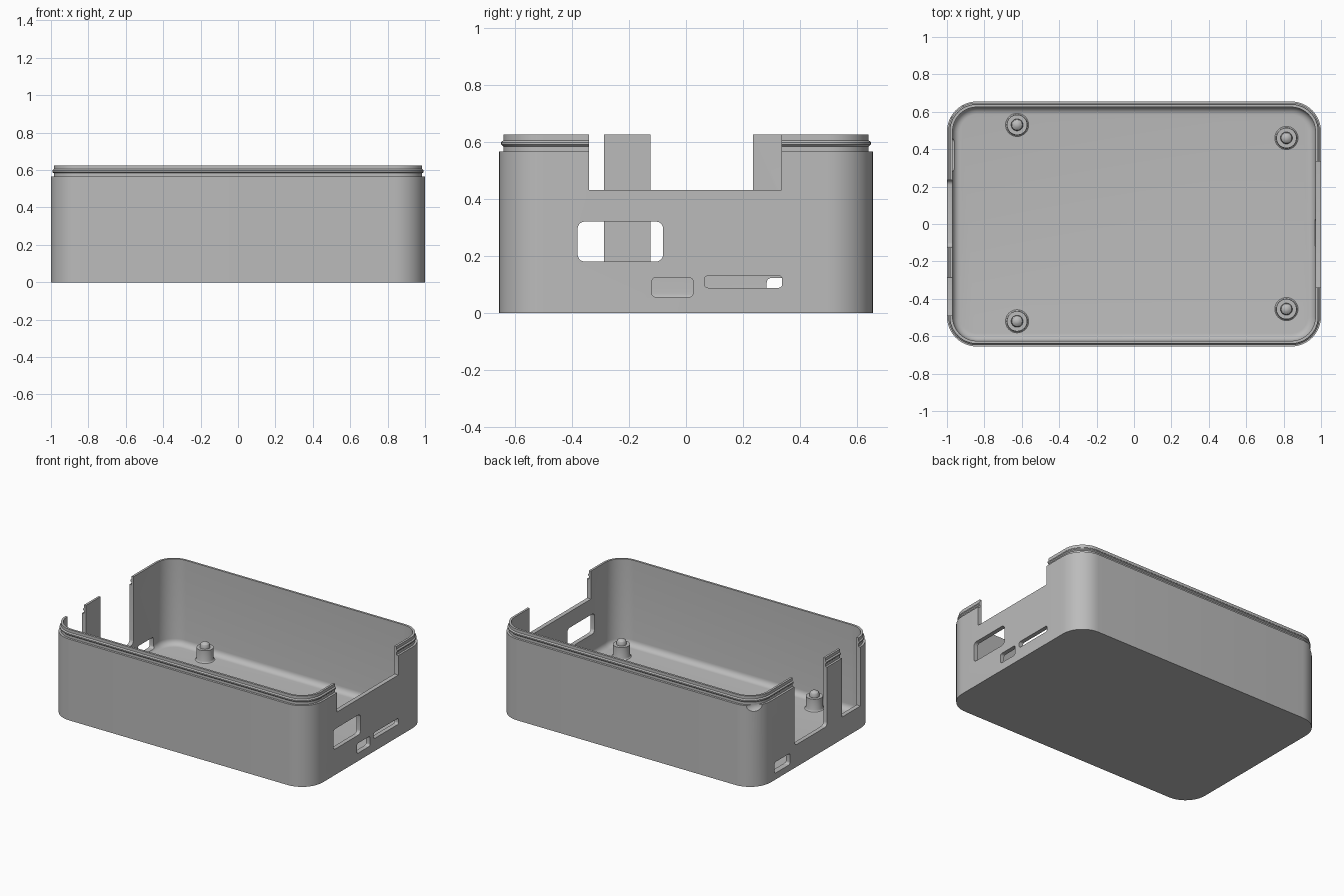
import bpy, bmesh, math
from mathutils import Vector

cube = bpy.data.objects.get("Cube")
if cube:
    bpy.data.objects.remove(cube, do_unlink=True)

grey = bpy.data.materials.new("grey plastic")
grey.use_nodes = True
grey.diffuse_color = (0.5, 0.5, 0.5, 1)
grey.node_tree.nodes["Principled BSDF"].inputs["Base Color"].default_value = (0.5, 0.5, 0.5, 1)

HALF_X, HALF_Y, CORNER = 1.0, 0.655, 0.16
WALL, FLOOR, FILLET = 0.03, 0.03, 0.04
SHOULDER, TOP = 0.565, 0.625


def make_object(name, bm):
    bmesh.ops.recalc_face_normals(bm, faces=bm.faces[:])
    mesh = bpy.data.meshes.new(name)
    bm.to_mesh(mesh)
    bm.free()
    mesh.materials.append(grey)
    obj = bpy.data.objects.new(name, mesh)
    bpy.context.collection.objects.link(obj)
    return obj


def rounded_rect(hx, hy, r, steps):
    """Outline points of a centred rectangle with round corners."""
    pts = []
    for k, (sx, sy) in enumerate([(1, 1), (-1, 1), (-1, -1), (1, -1)]):
        for i in range(steps + 1):
            a = math.pi / 2 * (k + i / steps)
            pts.append((sx * (hx - r) + r * math.cos(a), sy * (hy - r) + r * math.sin(a)))
    return pts


def loft(bm, rings):
    """Skin closed rings and cap both ends."""
    loops = [[bm.verts.new(p) for p in ring] for ring in rings]
    for a, b in zip(loops, loops[1:]):
        for i in range(len(a)):
            j = (i + 1) % len(a)
            bm.faces.new((a[i], a[j], b[j], b[i]))
    bm.faces.new(loops[0])
    bm.faces.new(loops[-1])


def cut(target, bm):
    """Subtract a bmesh from the target, then discard the cutter."""
    cutter = make_object("cutter", bm)
    cutter.hide_render = True
    mod = target.modifiers.new("cut", "BOOLEAN")
    mod.operation, mod.solver, mod.object = "DIFFERENCE", "EXACT", cutter
    bpy.context.view_layer.objects.active = target
    bpy.ops.object.modifier_apply(modifier=mod.name)
    bpy.data.objects.remove(cutter, do_unlink=True)


def cut_opening(target, side, y0, y1, z0, z1, r=0.001):
    """Round-cornered opening through one end wall (side is +1 or -1)."""
    bm = bmesh.new()
    cy, cz = (y0 + y1) / 2, (z0 + z1) / 2
    outline = rounded_rect((y1 - y0) / 2, (z1 - z0) / 2, r, 5)
    loft(bm, [[(side * x, cy + u, cz + v) for u, v in outline] for x in (0.9, 1.1)])
    cut(target, bm)


def smooth(obj):
    bpy.ops.object.select_all(action="DESELECT")
    obj.select_set(True)
    bpy.context.view_layer.objects.active = obj
    bpy.ops.object.shade_smooth_by_angle(angle=math.radians(30))


# Tray: wall section as (inset, height), from the underside over the lip to the floor
lip = 0.015
section = [(0, 0), (0, SHOULDER), (lip, SHOULDER), (lip, 0.583), (0.007, 0.59),
           (0.007, 0.598), (lip, 0.605), (lip, TOP), (WALL, TOP)]
for i in range(7):
    a = math.pi / 2 * i / 6
    section.append((WALL + FILLET * (1 - math.cos(a)), FLOOR + FILLET * (1 - math.sin(a))))
bm = bmesh.new()
loft(bm, [[(x, y, z) for x, y in rounded_rect(HALF_X - d, HALF_Y - d, CORNER - d, 12)]
          for d, z in section])
tray = make_object("tray", bm)

# Openings in the +x end: top notch, socket window and two slots
cut_opening(tray, 1, -0.34, 0.335, 0.43, 0.8)
cut_opening(tray, 1, -0.38, -0.08, 0.18, 0.32, 0.025)
cut_opening(tray, 1, -0.12, 0.025, 0.055, 0.124, 0.015)
cut_opening(tray, 1, 0.065, 0.337, 0.088, 0.13, 0.012)

# Openings in the -x end: two tall gaps and a small window
cut_opening(tray, -1, -0.49, -0.287, 0.155, 0.8)
cut_opening(tray, -1, -0.125, 0.235, 0.155, 0.8, 0.027)
cut_opening(tray, -1, 0.283, 0.455, 0.045, 0.122, 0.015)

# Thumb scoop below the lip at the back corner
bm = bmesh.new()
diag = CORNER * (1 - math.sqrt(0.5))
centre = Vector((-HALF_X + diag - 0.08, HALF_Y - diag + 0.08, SHOULDER))
bmesh.ops.create_uvsphere(bm, u_segments=48, v_segments=24, radius=0.132)
bmesh.ops.scale(bm, vec=(1, 1, 0.6), verts=bm.verts[:])
bmesh.ops.bisect_plane(bm, geom=bm.verts[:] + bm.edges[:] + bm.faces[:], plane_co=(0, 0, 0.0005),
                       plane_no=(0, 0, 1), clear_outer=True)
bmesh.ops.holes_fill(bm, edges=[e for e in bm.edges if e.is_boundary])
bmesh.ops.translate(bm, vec=centre, verts=bm.verts[:])
cut(tray, bm)
smooth(tray)

# Mounting posts: flared foot, boss and round-topped pin
post_profile = [(0.062, FLOOR - 0.005), (0.062, FLOOR), (0.057, 0.034), (0.054, 0.042), (0.054, 0.115),
                (0.032, 0.115), (0.032, 0.13), (0.027, 0.142), (0.016, 0.15), (0.006, 0.153)]
posts = {"post_back_right": (-0.625, 0.53), "post_front_right": (-0.625, -0.52),
         "post_back_left": (0.815, 0.46), "post_front_left": (0.815, -0.455)}
for name, (px, py) in posts.items():
    bm = bmesh.new()
    angles = [math.tau * i / 32 for i in range(32)]
    loft(bm, [[(px + r * math.cos(a), py + r * math.sin(a), z) for a in angles]
              for r, z in post_profile])
    smooth(make_object(name, bm))
